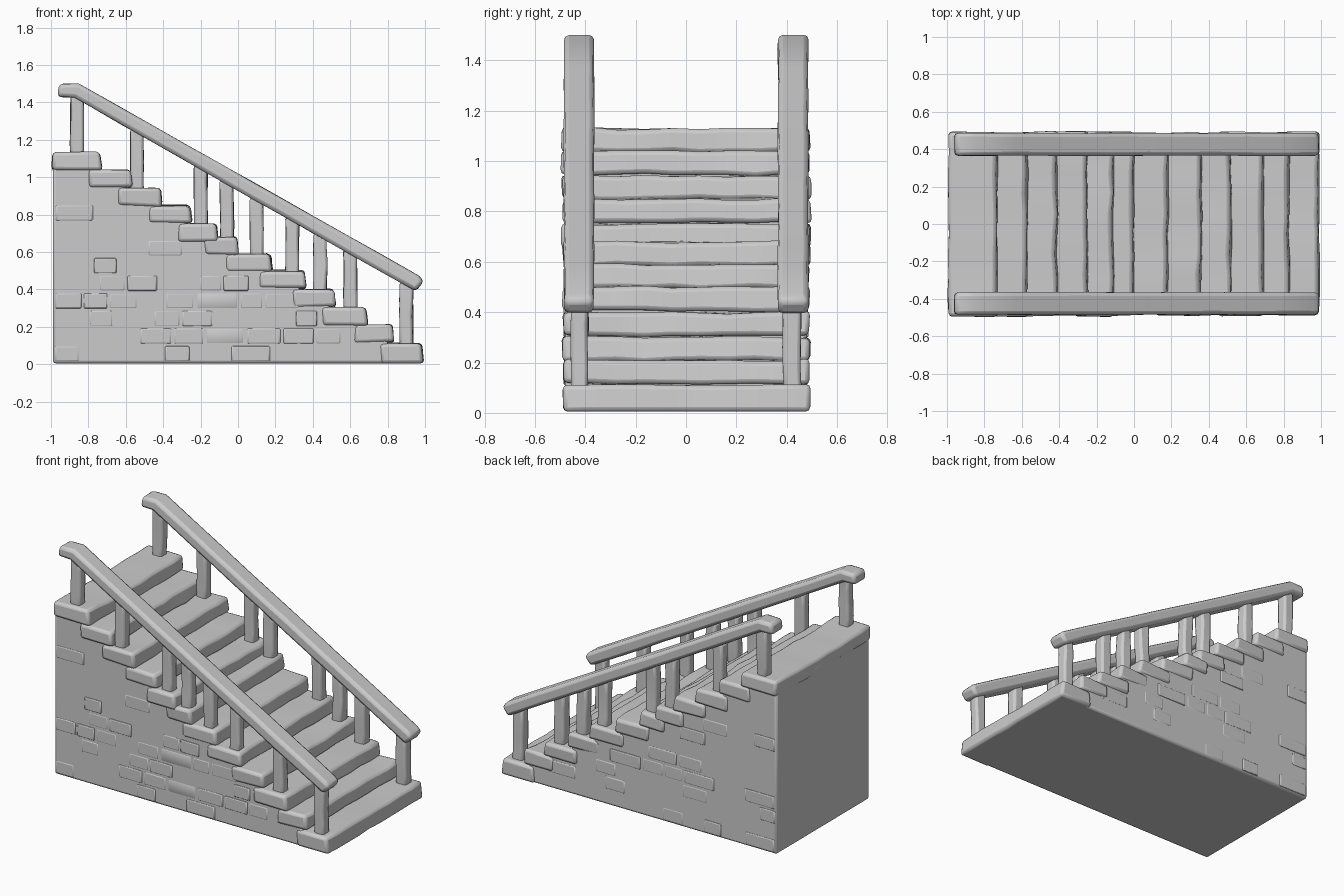
import bpy, bmesh, random
from mathutils import Vector, noise

random.seed(4)
cube = bpy.data.objects.get("Cube")
if cube:
    bpy.data.objects.remove(cube, do_unlink=True)

stone = bpy.data.materials.new("grey stone")
stone.use_nodes = True
GREY = (0.6, 0.6, 0.6, 1)
stone.diffuse_color = GREY
stone.node_tree.nodes["Principled BSDF"].inputs["Base Color"].default_value = GREY


def finish(bm, name, bevel=0.015, segments=2):
    """Turn a bmesh into a softly bevelled object."""
    bmesh.ops.recalc_face_normals(bm, faces=bm.faces)
    mesh = bpy.data.meshes.new(name)
    bm.to_mesh(mesh)
    bm.free()
    obj = bpy.data.objects.new(name, mesh)
    bpy.context.collection.objects.link(obj)
    mesh.materials.append(stone)
    mod = obj.modifiers.new("soft edges", 'BEVEL')
    mod.width, mod.segments = bevel, segments
    mod.limit_method, mod.angle_limit = 'ANGLE', 0.6
    bpy.ops.object.select_all(action='DESELECT')
    obj.select_set(True)
    bpy.context.view_layer.objects.active = obj
    bpy.ops.object.shade_smooth_by_angle(angle=0.7)
    return obj


def extrude_profile(points, y0, y1):
    """Sweep an x-z outline from y0 to y1."""
    bm = bmesh.new()
    face = bm.faces.new([bm.verts.new((x, y0, z)) for x, z in points])
    new = bmesh.ops.extrude_face_region(bm, geom=[face])["geom"]
    verts = [v for v in new if isinstance(v, bmesh.types.BMVert)]
    bmesh.ops.translate(bm, verts=verts, vec=(0, y1 - y0, 0))
    return bm


def slice_along(bm, axis, start, stop, count):
    """Cut evenly spaced loops so that a part can be roughened."""
    normal = Vector((0, 0, 0))
    normal[axis] = 1
    for i in range(1, count):
        geom = bm.verts[:] + bm.edges[:] + bm.faces[:]
        bmesh.ops.bisect_plane(bm, geom=geom, plane_no=normal,
                               plane_co=normal * (start + (stop - start) * i / count))


def roughen(bm, amount, frequency=7):
    """Shift vertices to look hand hewn, leaving the ground level."""
    for v in bm.verts:
        shift = noise.noise_vector(v.co * frequency) * amount
        if v.co.z < 0.03:
            shift.z = 0
        v.co += shift


# Step heights and front edges, from the landing down
tops = [1.13, 1.04, 0.94, 0.85, 0.75, 0.68, 0.59, 0.5, 0.4, 0.3, 0.21, 0.11]
edges = [-0.73, -0.57, -0.41, -0.25, -0.11, 0, 0.18, 0.36, 0.52, 0.69, 0.83, 0.99]


def step_at(x):
    return next(i for i, e in enumerate(edges) if x < e)


# Solid stepped body
outline = [(-0.99, 0.005)]
outline.append((-0.99, tops[0] - 0.05))
for i, (top, edge) in enumerate(zip(tops, edges)):
    outline.append((edge - 0.03, top - 0.05))
    if i + 1 < len(tops):
        outline.append((edge - 0.03, tops[i + 1] - 0.05))
outline.append((edges[-1] - 0.03, 0.005))
finish(extrude_profile(outline, -0.48, 0.48), "stair_body")

# Treads with worn edges
for i, (top, edge) in enumerate(zip(tops, edges)):
    back = -0.993 if i == 0 else edges[i - 1] - 0.07
    low = 0.005 if i == len(tops) - 1 else top - 0.095
    half = 0.494 - random.uniform(0, 0.008)
    bm = extrude_profile([(back, low), (back, top), (edge - 0.008, top), (edge + 0.004, low)],
                         -half, half)
    slice_along(bm, 1, -half, half, 9)
    roughen(bm, 0.012)
    finish(bm, f"tread_{i + 1}", 0.018)

# Slightly raised bricks scattered over both side walls
for side, label in ((-1, "front"), (1, "back")):
    bm = bmesh.new()
    for course in range(11):
        z, x = 0.012 + course * 0.094, -0.985
        while x < 0.95:
            length = random.uniform(0.12, 0.24)
            end = x + length
            if end < 0.95 and random.random() < 0.45 and z + 0.18 < tops[step_at(end)]:
                brick = bmesh.ops.create_cube(bm, size=1)["verts"]
                lift = random.uniform(0.002, 0.007)
                for v in brick:
                    outer = v.co.y * side > 0
                    inset = 0.86 if outer else 1
                    v.co = Vector((x + length / 2 + v.co.x * length * inset,
                                   side * (0.48 + lift if outer else 0.47),
                                   z + 0.045 + v.co.z * 0.088 * inset))
            x = end
    finish(bm, f"{label}_wall_bricks", 0.004, 1)

# Handrails with a level upper end, and their posts
rail_outline = [(-0.965, 1.43), (-0.955, 1.5), (-0.85, 1.5), (0.965, 0.475),
                (0.995, 0.445), (0.95, 0.39), (-0.875, 1.425)]
post_rows = {"front": (-1, [-0.86, -0.54, -0.2, -0.06, 0.1, 0.29, 0.6, 0.9]),
             "back": (1, [-0.86, -0.54, -0.2, -0.06, 0.29, 0.44, 0.6, 0.9])}
for label, (side, posts) in post_rows.items():
    bm = extrude_profile(rail_outline, side * 0.365, side * 0.485)
    slice_along(bm, 0, -0.8, 0.95, 10)
    roughen(bm, 0.004)
    finish(bm, f"{label}_handrail", 0.02)

    for n, x in enumerate(posts):
        foot = tops[step_at(x)] - 0.03
        head = min(1.45, 0.95 - 0.565 * x)
        bm = bmesh.new()
        verts = bmesh.ops.create_cube(bm, size=1)["verts"]
        for v in verts:
            v.co = Vector((x + v.co.x * 0.072, side * 0.422 + v.co.y * 0.07,
                           (foot + head) / 2 + v.co.z * (head - foot)))
        slice_along(bm, 2, foot, head, 4)
        roughen(bm, 0.008)
        finish(bm, f"{label}_post_{n + 1}", 0.014)
